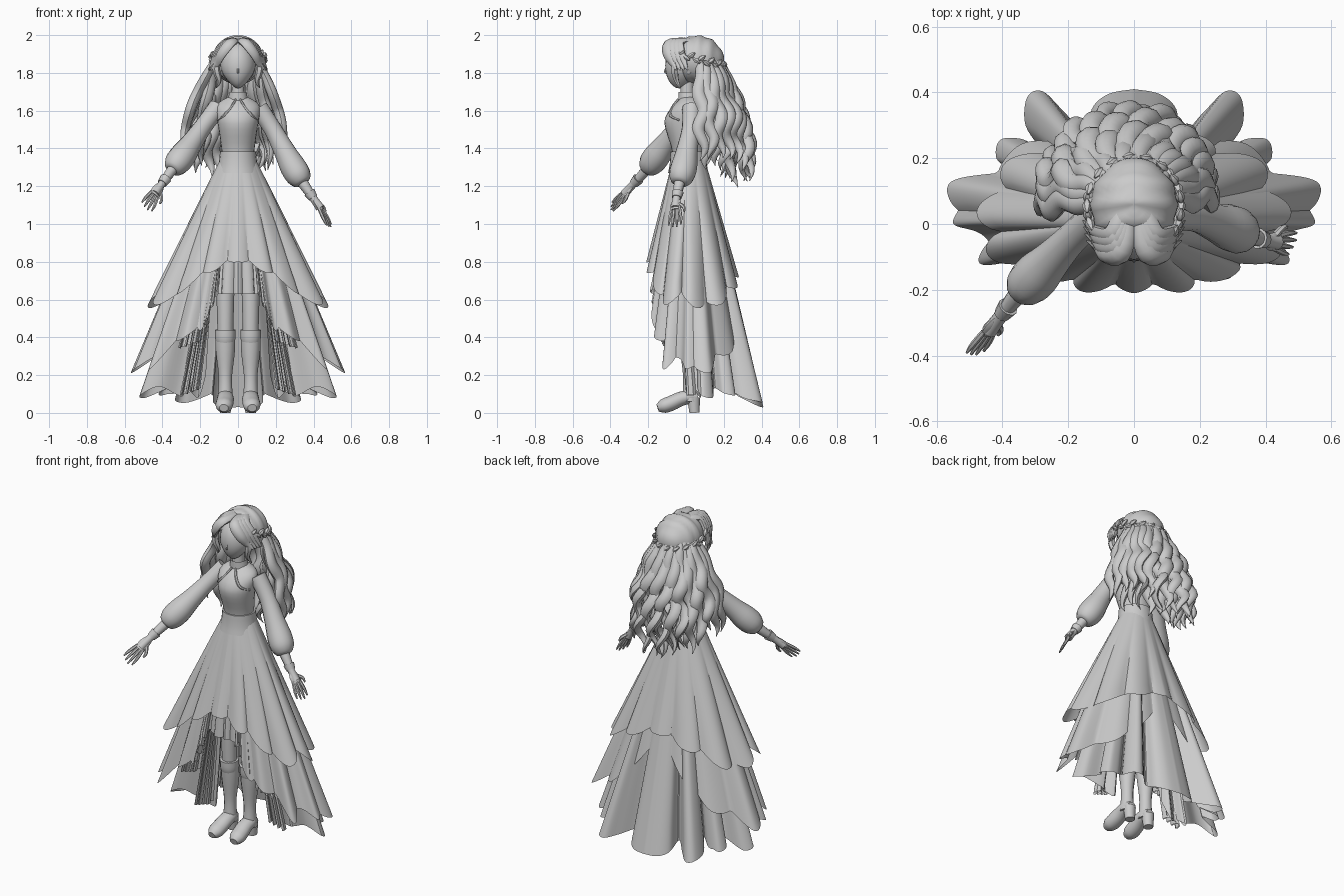
import bpy, math, random
from math import sin, cos, pi, radians
from mathutils import Vector as V

if "Cube" in bpy.data.objects:
    bpy.data.objects.remove(bpy.data.objects["Cube"], do_unlink=True)
random.seed(4)

grey = bpy.data.materials.new("plain_grey")
grey.use_nodes = True
grey.diffuse_color = (0.6, 0.6, 0.6, 1)
grey.node_tree.nodes["Principled BSDF"].inputs["Base Color"].default_value = (0.6, 0.6, 0.6, 1)


def build(name, verts, faces, angle=35):
    me = bpy.data.meshes.new(name)
    me.from_pydata(verts, [], faces)
    me.materials.append(grey)
    me.shade_smooth()
    me.set_sharp_from_angle(angle=radians(angle))
    ob = bpy.data.objects.new(name, me)
    bpy.context.collection.objects.link(ob)
    return ob


def loft(name, rings, closed=True, caps=True, angle=35):
    """Skin equal-length rings of points into one surface."""
    n = len(rings[0])
    verts = [tuple(p) for r in rings for p in r]
    faces = []
    for i in range(len(rings) - 1):
        for j in range(n if closed else n - 1):
            k = (j + 1) % n
            faces.append((i * n + j, i * n + k, i * n + n + k, i * n + n + j))
    if caps and closed:
        faces += [tuple(reversed(range(n))), tuple(range(len(verts) - n, len(verts)))]
    return build(name, verts, faces, angle)


def smooth_path(pts, steps):
    """Catmull-Rom curve through points of any dimension."""
    pts = [tuple(p) for p in pts]
    ext = [pts[0]] + pts + [pts[-1]]
    out = []
    for i in range(len(pts) - 1):
        a, b, c, d = ext[i:i + 4]
        for s in range(steps):
            t = s / steps
            out.append([0.5 * (2 * q + (r - p) * t + (2 * p - 5 * q + 4 * r - w) * t * t
                               + (3 * q - p - 3 * r + w) * t ** 3) for p, q, r, w in zip(a, b, c, d)])
    return out + [list(pts[-1])]


def tube(name, pts, steps=3, n=10, flat=1.0, ref=(0, 0, 1), angle=45):
    """Sweep an ellipse along points given as (x, y, z, radius)."""
    path = smooth_path(pts, steps) if steps > 1 else pts
    pos = [V(p[:3]) for p in path]
    side, rings = None, []
    for i, p in enumerate(pos):
        tan = (pos[min(i + 1, len(pos) - 1)] - pos[max(i - 1, 0)]).normalized()
        side = tan.cross(V(ref)) if side is None else side - tan * side.dot(tan)
        side.normalize()
        up, r = side.cross(tan), max(path[i][3], 0.002)
        rings.append([p + side * r * cos(2 * pi * k / n) + up * r * flat * sin(2 * pi * k / n) for k in range(n)])
    return loft(name, rings, angle=angle)


def body(name, levels, n=24, caps=True):
    """Stack ovals given as (z, half width, front y, back y)."""
    return loft(name, [[(w * cos(2 * pi * k / n), (f + b) / 2 + (b - f) / 2 * sin(2 * pi * k / n), z)
                        for k in range(n)] for z, w, f, b in smooth_path(levels, 2)], caps=caps)


def ball(name, centre, radii, shape=lambda p: p, n=24, m=14):
    rings = []
    for i in range(m + 1):
        a = -pi / 2 + pi * min(max(i / m, 0.01), 0.99)
        rings.append([V(centre) + V([q * r for q, r in zip(shape(V((cos(a) * cos(2 * pi * k / n),
                      cos(a) * sin(2 * pi * k / n), sin(a)))), radii)]) for k in range(n)])
    return loft(name, rings, angle=40)


def skirt(name, hem, pleats, depth, lift, waist=(0.1, 0.088, 1.33), steps=9, rows=9):
    """Pleated tier hanging from the waist to a hem given for its left half, front to back."""
    half = smooth_path(hem, steps)
    right = [(-x, y, z) for x, y, z in half]
    whole = half + right[-2::-1]
    cy, rows_out = 0.015, []
    for r in range(rows + 1):
        t = r / rows
        row = []
        for i, (x, y, z) in enumerate(whole):
            u = min(i, len(whole) - 1 - i) / (len(half) - 1)
            a = math.atan2((y - cy) / 0.6, x)
            fold = 1 - abs(cos(pi * pleats * u)) ** 0.7
            k = 1 - depth * fold * t ** 0.6
            top = V((waist[0] * cos(a), cy + waist[1] * sin(a), waist[2]))
            low = V((x * k, cy + (y - cy) * k, z + lift * fold * t))
            row.append(top.lerp(low, t))
        rows_out.append(row)
    return loft(name, rows_out, closed=False, angle=28)


# Dress body
body("bodice", [(1.28, .1, -.08, .1), (1.36, .086, -.07, .095), (1.43, .092, -.085, .09), (1.5, .102, -.108, .09),
                (1.56, .112, -.112, .095), (1.62, .118, -.075, .09), (1.655, .085, -.04, .08), (1.675, .04, -.03, .05)])
body("waist_sash", [(1.27, .115, -.095, .118), (1.32, .102, -.086, .11), (1.385, .095, -.082, .104)])
body("neck", [(1.64, .04, -.03, .05), (1.7, .034, -.03, .04), (1.78, .034, -.03, .045)], 14)
body("collar", [(1.65, .055, -.042, .065), (1.7, .045, -.042, .055)], 14, caps=False)
for s in (-1, 1):
    tube("jacket_edge", [(s * .012, -.042, 1.66, .006), (s * .04, -.073, 1.615, .008), (s * .075, -.083, 1.575, .008),
                         (s * .106, -.035, 1.55, .006)], n=6)

# Skirt tiers
skirt("upper_skirt", [(0, -.21, .80), (.1, -.21, .76), (.2, -.2, .72), (.3, -.16, .64), (.42, -.12, .57), (.475, -.03, .6),
                      (.47, .07, .55), (.4, .18, .57), (.27, .25, .64), (.13, .28, .68), (0, .28, .72)], 7, .15, .04)
skirt("middle_skirt", [(.13, -.17, .62), (.16, -.19, .52), (.2, -.16, .43), (.28, -.17, .4), (.35, -.12, .35),
                       (.47, -.12, .23), (.48, -.03, .27), (.565, .01, .22), (.565, .12, .21), (.44, .17, .28), (.33, .25, .33),
                       (.2, .27, .45), (.1, .27, .55), (0, .27, .62)], 8, .08, .04)
skirt("long_skirt", [(.17, .04, .2), (.21, .08, .08), (.27, .04, .12), (.31, .1, .07), (.42, .06, .13), (.52, .08, .09),
                     (.49, .14, .08), (.37, .15, .13), (.42, .2, .1), (.41, .26, .08), (.34, .26, .09), (.28, .22, .13),
                     (.33, .3, .08), (.325, .385, .06), (.28, .405, .05), (.22, .35, .06), (.14, .27, .08),
                     (.13, .35, .045), (.08, .395, .03), (0, .41, .03)], 3, .02, .02, steps=6)
skirt("short_underskirt", [(0, -.13, .63), (.1, -.11, .63), (.17, 0, .64), (.1, .13, .64), (0, .15, .64)], 6, .12, .0)

# Gathered frills inside the front opening
for s in (-1, 1):
    for a, b in (((.1, -.17, .67), (.19, -.14, .45)), ((.2, -.11, .38), (.32, -.09, .34)), ((.2, .02, .13), (.31, .03, .09))):
        hem = [V(a).lerp(V(b), k / 24) + V((.014 * sin(k), .026 * cos(k), 0)) for k in range(25)]
        loft("front_frill", [[V((s * p.x, p.y, p.z)) for p in (q.lerp(V((.05, -.05, 1.33)), g) for q in hem)]
                             for g in (.4, .2, 0)], closed=False)

# Legs and boots
for s in (-1, 1):
    x = s * .067
    tube("leg", [(x, .015, .95, .06), (x, .01, .65, .048), (x, .015, .36, .04)], ref=(0, 1, 0))
    shaft = [(x, .01, .43, .051), (x, .02, .33, .051), (x, .02, .2, .036), (x, .02, .12, .037), (x, .02, .06, .042)]
    tube("boot_shaft", shaft, ref=(0, 1, 0), n=12)
    tube("boot_cuff", [(x, .01, .44, .054), (x, .012, .4, .054), (x, .015, .375, .05)], ref=(0, 1, 0), n=12)
    tube("boot_foot", [(x, .062, .08, .028), (x, .02, .085, .042), (x, -.03, .073, .045), (x * 1.06, -.08, .05, .047),
                       (x * 1.1, -.12, .036, .044), (x * 1.12, -.15, .026, .024)], n=12, flat=.85)
    tube("boot_heel", [(x, .04, .08, .036), (x, .045, 0, .028)], steps=1, n=10, ref=(0, 1, 0))


# Arms with sleeves that swell just above the cuff
def arm(side, shoulder, elbow, puff, cuff, wrist, palm, tip):
    full = V(puff).lerp(V(cuff), .55)
    tube(side + "_sleeve", [(*shoulder, .05), (*elbow, .048), (*V(elbow).lerp(V(puff), .6), .058), (*puff, .07), (*full, .068),
                            (*V(puff).lerp(V(cuff), .9), .05), (*cuff, .032)], n=14)
    tube(side + "_forearm", [(*puff, .03), (*cuff, .029), (*wrist, .021), (*palm, .024)])
    tube(side + "_wrist_cuff", [(*V(cuff).lerp(V(wrist), .6), .032), (*V(cuff).lerp(V(wrist), .95), .025)], steps=1)
    w, p, t = V(wrist), V(palm), V(tip)
    out = (t - w).normalized()
    across = out.cross(V((.6, -.3, .7))).normalized()
    tube(side + "_palm", [(*w, .018), (*w.lerp(p, .6), .03), (*(p + out * .012), .026)], flat=.5, ref=(.6, -.3, .7))
    for k in range(4):
        d = across * (k - 1.5)
        tube(side + "_finger", [(*(p + d * .014), .009), (*(p.lerp(t, .5) + d * .021), .009),
                                (*(p.lerp(t, 1 - .1 * abs(k - 1.3)) + d * .023), .004)], n=6)
    tube(side + "_thumb", [(*w.lerp(p, .4), .011), (*(p - across * .045), .01), (*(p.lerp(t, .25) - across * .05), .005)], n=6)


arm("right", (-.11, .03, 1.615), (-.185, -.04, 1.515), (-.29, -.15, 1.365), (-.35, -.21, 1.285), (-.405, -.28, 1.21),
    (-.44, -.325, 1.16), (-.49, -.4, 1.08))
arm("left", (.11, .03, 1.615), (.185, .025, 1.5), (.29, -.01, 1.305), (.345, -.035, 1.215), (.40, -.05, 1.135),
    (.435, -.055, 1.085), (.49, -.06, .98))


# Head
def jaw(p):
    low = max(0, -p.z)
    return V((p.x * (1 - .45 * low * low), p.y * (1 - .2 * low) - .25 * low, p.z))


ball("face", (0, -.01, 1.84), (.092, .1, .122), jaw)
tube("nose", [(0, -.1, 1.84, .004), (0, -.112, 1.806, .006), (0, -.104, 1.8, .003)], n=6)
for s in (-1, 1):
    ball("ear", (s * .095, .015, 1.82), (.012, .02, .03), n=8, m=6)

# Hair cap with combed ridges
ball("hair_cap", (0, .06, 1.87), (.132, .138, .127), lambda p: p * (1 + .03 * sin(p.y * 14 + 2 * abs(p.x))), n=40, m=20)

# Parted fringe sweeping off the crown
for s in (-1, 1):
    for k in range(4):
        g = k / 3
        tube("fringe_lock", [(s * .02, .06, 1.965, .02), (s * (.022 + .02 * g), -.03 + .04 * g, 1.968, .028),
                             (s * (.045 + .02 * g), -.095 + .06 * g, 1.955, .032), (s * (.088 + .02 * g), -.098 + .07 * g, 1.9, .03),
                             (s * (.112 + .02 * g), -.07 + .06 * g, 1.85, .02), (s * (.145 + .01 * g), -.05 + .06 * g, 1.815, .003)],
             n=8, flat=.65)
    tube("face_lock", [(s * .1, -.05, 1.9, .015), (s * .115, -.06, 1.82, .02), (s * .1, -.05, 1.76, .014), (s * .115, -.03, 1.72, .003)], n=6)

# Braided crown
for k in range(34):
    a = 2 * pi * k / 34
    c = V((.143 * cos(a), .055 + .15 * sin(a), 1.875 - .04 * sin(a) + (.01 if k % 2 else -.01)))
    if sin(a) > -.75:
        d = V((-sin(a), cos(a), .7 if k % 2 else -.7)) * .02
        tube("crown_leaf", [(*(c - d), .004), (*c, .015), (*(c + d), .004)], steps=2, n=6)


# Long wavy back hair in two layers
def wavy_lock(a, spread, end, size):
    phase, sway = random.uniform(0, 6.28), random.uniform(.02, .03)
    pts = []
    for k in range(19):
        t = k / 18
        reach = .105 + spread * sin(min(t * 1.15, 1) * pi / 2)
        w = sway * sin(phase + t * 17) * min(1, 2 * t)
        wide = 1.08 if a < 0 else .92
        pts.append((reach * wide * sin(a) + w * cos(a), .07 + reach * cos(a) + sway * .8 * cos(phase + t * 17) * min(1, 2 * t),
                    1.88 + (end - 1.88) * t, size * (.6 + .5 * sin(pi * t ** .8)) * (1 - t ** 12)))
    tube("back_lock", pts, steps=2, n=8, flat=.75, ref=(sin(a), cos(a), 0))


for k in range(17):
    a = radians(-92 + 11.2 * k)
    wavy_lock(a, .16, 1.18 + .16 * sin(a) ** 2 + random.uniform(-.01, .07), .034)
for k in range(11):
    a = radians(-80 + 15.5 * k)
    wavy_lock(a, .08, 1.19 + .08 * sin(a) ** 2 + random.uniform(0, .08), .038)
